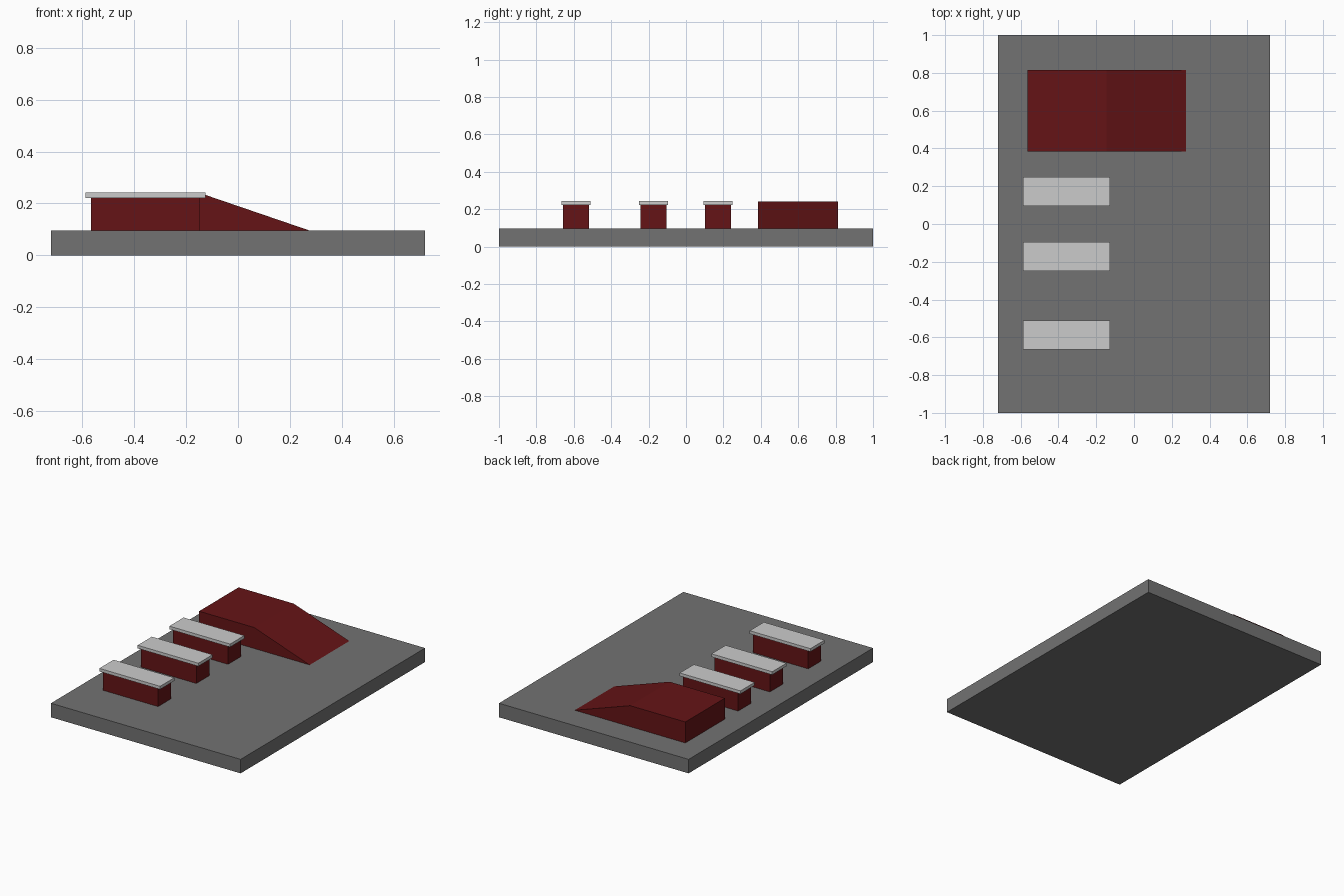
import bpy
import bmesh

if "Cube" in bpy.data.objects:
    bpy.data.objects.remove(bpy.data.objects["Cube"])


def material(name, rgb):
    m = bpy.data.materials.new(name)
    m.diffuse_color = (*rgb, 1)
    m.use_nodes = True
    m.node_tree.nodes["Principled BSDF"].inputs["Base Color"].default_value = m.diffuse_color
    return m


def extrude_profile(name, profile, y0, y1, mat=None):
    """Extrude an x/z outline along y into a closed flat-faced solid."""
    bm = bmesh.new()
    face = bm.faces.new([bm.verts.new((x, y0, z)) for x, z in profile])
    ext = bmesh.ops.extrude_face_region(bm, geom=[face])
    moved = [v for v in ext["geom"] if isinstance(v, bmesh.types.BMVert)]
    bmesh.ops.translate(bm, verts=moved, vec=(0, y1 - y0, 0))
    if face.is_valid and len(bm.faces) < len(profile) + 2:
        bmesh.ops.holes_fill(bm, edges=bm.edges)
    bmesh.ops.recalc_face_normals(bm, faces=bm.faces)
    mesh = bpy.data.meshes.new(name)
    bm.to_mesh(mesh)
    bm.free()
    obj = bpy.data.objects.new(name, mesh)
    bpy.context.collection.objects.link(obj)
    if mat:
        mesh.materials.append(mat)
    return obj


def box(name, x0, x1, y0, y1, z0, z1, mat=None):
    return extrude_profile(name, [(x0, z0), (x1, z0), (x1, z1), (x0, z1)], y0, y1, mat)


asphalt = material("asphalt", (0.17, 0.17, 0.17))
brick = material("dark_red", (0.13, 0.007, 0.008))

GROUND = 0.096
BACK, FRONT = -0.565, -0.146   # x extent shared by ramp deck and ledges

# Ground slab
box("ground_slab", -0.72, 0.72, -1, 1, 0, GROUND, asphalt)

# Ramp with a flat deck
extrude_profile("ramp", [(BACK, GROUND), (0.275, GROUND), (FRONT, 0.24), (BACK, 0.24)],
                0.385, 0.814, brick)

# Ledges with overhanging cap slabs
for i, y in enumerate((-0.588, -0.173, 0.171), 1):
    box(f"ledge_{i}", BACK, FRONT, y - 0.07, y + 0.07, GROUND, 0.222, brick)
    box(f"ledge_cap_{i}", BACK - 0.022, FRONT + 0.02, y - 0.077, y + 0.077, 0.222, 0.243)
